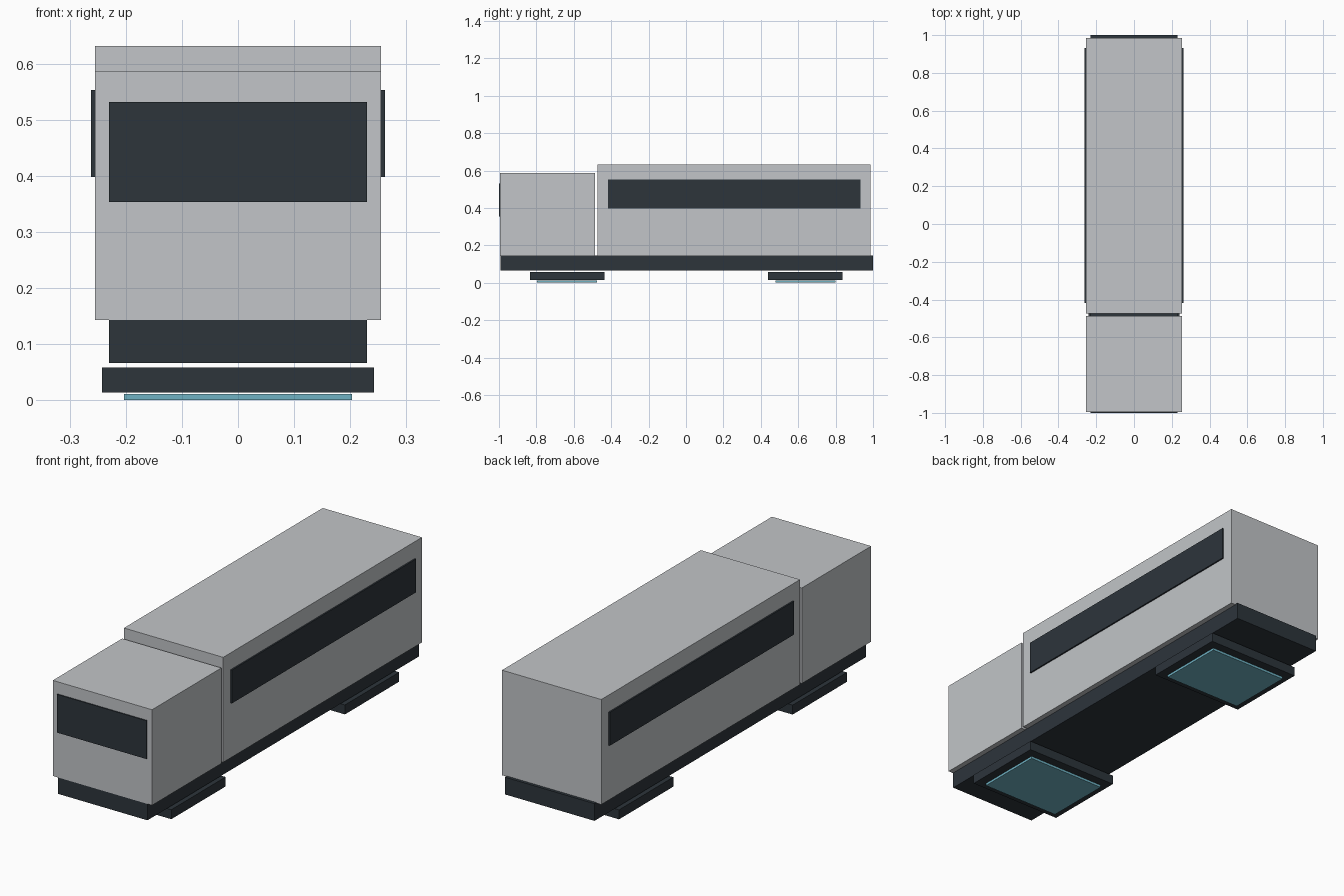
import bpy

old = bpy.data.objects.get("Cube")
if old:
    bpy.data.objects.remove(old, do_unlink=True)


def material(name, rgb):
    mat = bpy.data.materials.new(name)
    mat.use_nodes = True
    colour = (*rgb, 1.0)
    mat.diffuse_color = colour
    mat.node_tree.nodes["Principled BSDF"].inputs["Base Color"].default_value = colour
    return mat


GREY = material("light grey", (0.54, 0.56, 0.58))
DARK = material("dark slate", (0.026, 0.035, 0.044))
BLUE = material("pale blue", (0.16, 0.45, 0.55))


def box(name, x, y, z, mat):
    """Box spanning the (low, high) pairs x, y and z."""
    spans = (x, y, z)
    bpy.ops.mesh.primitive_cube_add(size=1, location=[(a + b) / 2 for a, b in spans])
    obj = bpy.context.object
    obj.name = name
    obj.scale = [b - a for a, b in spans]
    bpy.ops.object.transform_apply(location=False, rotation=False, scale=True)
    obj.data.materials.append(mat)
    return obj


def wide(half):
    return (-half, half)


# Chassis and the two body sections
box("chassis", wide(0.23), (-0.993, 1.0), (0.066, 0.146), DARK)
box("cab", wide(0.255), (-0.995, -0.486), (0.143, 0.587), GREY)
box("cargo_body", wide(0.255), (-0.473, 0.986), (0.143, 0.631), GREY)

# Windows
box("windscreen", wide(0.23), (-1.0, -0.993), (0.353, 0.531), DARK)
for side, x in (("left", (0.254, 0.262)), ("right", (-0.262, -0.254))):
    box(side + "_window", x, (-0.418, 0.933), (0.398, 0.553), DARK)

# Hover pads with glowing plates beneath
for end, y in (("front", -0.636), ("rear", 0.638)):
    box(end + "_hover_pad", wide(0.242), (y - 0.199, y + 0.199), (0.014, 0.058), DARK)
    box(end + "_glow_plate", wide(0.203), (y - 0.16, y + 0.16), (0.0, 0.011), BLUE)
